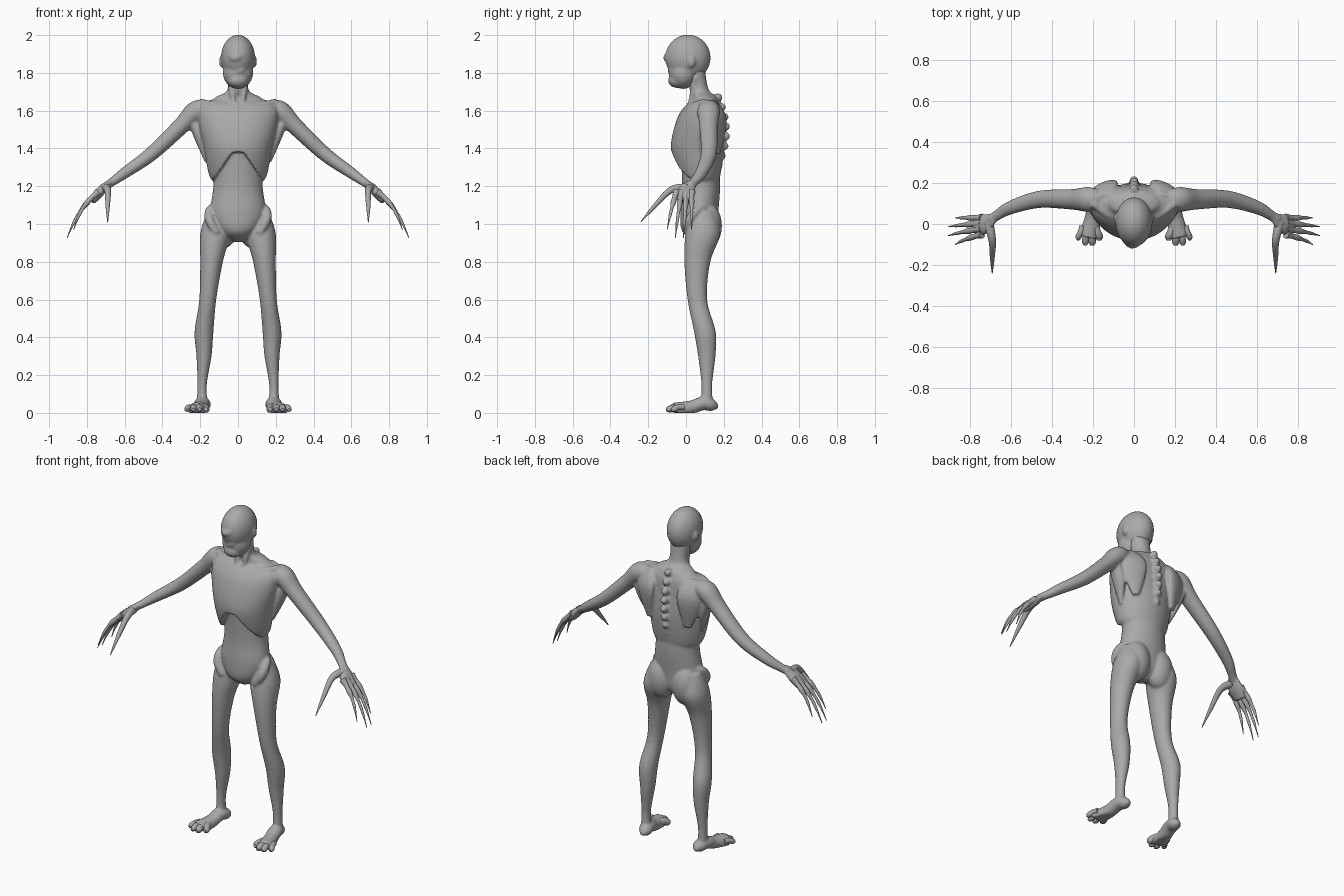
import bpy
import bmesh
from math import cos, sin, pi, tau, radians
from mathutils import Vector, Matrix

default_cube = bpy.data.objects.get("Cube")
if default_cube:
    bpy.data.objects.remove(default_cube, do_unlink=True)

SIDEWAYS, BACKWARD, UPWARD = Matrix.Identity(3)

# Single skin colour
skin = bpy.data.materials.new("grey skin")
skin.use_nodes = True
skin.diffuse_color = (.4, .4, .4, 1)
skin.node_tree.nodes["Principled BSDF"].inputs["Base Color"].default_value = skin.diffuse_color


def finish(name, bm, fused=False):
    """Turn a bmesh into a smooth object, fusing overlapping flesh if asked."""
    bmesh.ops.recalc_face_normals(bm, faces=bm.faces)
    mesh = bpy.data.meshes.new(name)
    bm.to_mesh(mesh)
    bm.free()
    for polygon in mesh.polygons:
        polygon.use_smooth = True
    mesh.set_sharp_from_angle(angle=radians(50))
    mesh.materials.append(skin)
    part = bpy.data.objects.new(name, mesh)
    bpy.context.collection.objects.link(part)
    if fused:
        fuse = part.modifiers.new("fuse", "REMESH")
        fuse.mode = "VOXEL"
        fuse.voxel_size = .007
        fuse.use_smooth_shade = True
        soften = part.modifiers.new("soften", "SMOOTH")
        soften.iterations = 4


def spline(stations, steps=6):
    """Smoothly interpolate stations of position, width and depth."""
    keys = [Vector(station) for station in stations]
    keys = [keys[0], *keys, keys[-1]]
    result = []
    for before, start, end, after in zip(keys, keys[1:], keys[2:], keys[3:]):
        for step in range(steps):
            t = step / steps
            leaving, arriving = (end - before) / 2, (after - start) / 2
            curve = leaving * t * (1 - t) ** 2 - arriving * t * t * (1 - t)
            result.append(start.lerp(end, t * t * (3 - 2 * t)) + curve)
    return result + [keys[-1]]


def add_loft(bm, stations, side, axis=None, sides=24):
    """Loft elliptical rings; the width of a ring lies along the side vector."""
    path = spline(stations)
    rings = []
    for index, station in enumerate(path):
        centre = Vector(station[:3])
        ahead = path[min(index + 1, len(path) - 1)]
        behind = path[max(index - 1, 0)]
        along = axis or Vector((ahead - behind)[:3]).normalized()
        across = (side - along * side.dot(along)).normalized()
        through = along.cross(across)
        width, depth = station[3:]
        ring = []
        for corner in range(sides):
            angle = tau * corner / sides
            place = centre + across * cos(angle) * width + through * sin(angle) * depth
            place.z = max(place.z, 0)
            ring.append(bm.verts.new(place))
        rings.append(ring)
    for lower, upper in zip(rings, rings[1:]):
        for corner in range(sides):
            previous = corner - 1
            bm.faces.new((lower[previous], lower[corner], upper[corner], upper[previous]))
    bm.faces.new(rings[0])
    bm.faces.new(rings[-1])
    return sum(rings, [])


def add_limb(bm, points, side, flatness=1, axis=None, paired=True):
    """Tube through points that each hold a position and a radius."""
    for hand in (1, -1) if paired else (1,):
        stations = [(x * hand, y, z, r, r * flatness) for x, y, z, r in points]
        add_loft(bm, stations, Vector((side.x * hand, side.y, side.z)), axis)


def add_column(bm, rows):
    """Upright body part from rows of height, y, half width and half depth."""
    stations = [(0, y, height, width, depth) for height, y, width, depth in rows]
    return add_loft(bm, stations, SIDEWAYS, UPWARD, sides=64)


def add_ball(bm, centre, radii, paired=False):
    for hand in (1, -1) if paired else (1,):
        place = Vector((centre[0] * hand, *centre[1:]))
        matrix = Matrix.LocRotScale(place, None, Vector(radii))
        bmesh.ops.create_uvsphere(bm, u_segments=32, v_segments=20, radius=1, matrix=matrix)


# Head, ears and the twisted folds of the eyeless face
head = bmesh.new()
add_ball(head, (0, .01, 1.88), (.09, .12, .122))
add_ball(head, (0, -.015, 1.8), (.08, .075, .085))
add_ball(head, (0, -.045, 1.76), (.055, .05, .04))
add_ball(head, (.088, .03, 1.86), (.012, .02, .032), paired=True)
add_limb(head, [
    (-.07, -.03, 1.9, .01),
    (-.01, -.095, 1.88, .026),
    (.06, -.05, 1.92, .01),
], UPWARD, paired=False)
add_limb(head, [
    (-.06, -.03, 1.8, .01),
    (.01, -.08, 1.81, .018),
    (.07, -.03, 1.87, .01),
], UPWARD, paired=False)
finish("head", head, fused=True)

# Neck spreading into the shoulders, with two throat cords
body = bmesh.new()
add_column(body, [
    (1.82, .05, .06, .05),
    (1.71, .07, .056, .05),
    (1.67, .1, .12, .065),
    (1.6, .1, .2, .08),
])
add_limb(body, [(.05, .05, 1.78, .012), (.02, .02, 1.63, .012)], SIDEWAYS)

# Rib cage, its front lower edge lifted into an arch over a sunken belly
for vert in add_column(body, [
    (1.67, .11, .1, .05),
    (1.63, .09, .2, .09),
    (1.55, .07, .21, .12),
    (1.4, .06, .18, .14),
    (1.25, .07, .15, .11),
    (1.21, .08, .1, .08),
]):
    if vert.co.y < .07:
        arch = 1.38 - max(abs(vert.co.x) - .03, 0) * 1.5
        vert.co.z = max(vert.co.z, arch)
add_column(body, [
    (1.4, .07, .12, .1),
    (1.2, .08, .13, .1),
    (1.06, .07, .145, .1),
    (.96, .07, .1, .09),
    (.905, .08, .02, .03),
])

# Collar bones, shoulder blades and the muscle under each arm
add_limb(body, [
    (.02, .02, 1.63, .012),
    (.12, .04, 1.635, .012),
    (.2, .1, 1.645, .02),
], UPWARD)
add_limb(body, [
    (.15, .13, 1.65, .04),
    (.15, .17, 1.55, .08),
    (.13, .17, 1.37, .02),
], SIDEWAYS - BACKWARD / 2, flatness=.4)
add_limb(body, [
    (.24, .12, 1.55, .04),
    (.2, .11, 1.45, .04),
    (.17, .09, 1.33, .01),
], BACKWARD, flatness=.7)

# Row of spine knobs following the curve of the back
knob_count = 8
for knob in range(knob_count):
    down = knob / (knob_count - 1)
    add_ball(body, (0, .17 + sin(down * pi) * .04, 1.67 - down * .36), (.022, .024, .022))

# Hip bones and buttocks
add_limb(body, [
    (.08, .14, 1.08, .02),
    (.145, .07, 1.08, .022),
    (.15, .02, 1.02, .025),
    (.11, .01, .95, .02),
], UPWARD)
add_ball(body, (.08, .115, .99), (.08, .075, .12), paired=True)

# Legs, kneecaps and feet
add_limb(body, [
    (.11, .09, 1.07, .05),
    (.12, .09, .95, .08),
    (.14, .06, .8, .06),
    (.16, .06, .6, .045),
    (.18, .1, .43, .05),
    (.18, .11, .3, .04),
    (.19, .11, .15, .025),
    (.19, .11, .03, .03),
], SIDEWAYS, flatness=1.15, axis=UPWARD)
add_ball(body, (.16, .04, .59), (.03, .03, .04), paired=True)
add_limb(body, [
    (.18, .17, .03, .01),
    (.18, .14, .04, .035),
    (.19, .09, .05, .04),
    (.2, .03, .03, .04),
    (.22, -.06, .01, .05),
], SIDEWAYS, flatness=.9)

# Arms and palms
add_limb(body, [
    (.15, .12, 1.61, .04),
    (.22, .12, 1.6, .06),
    (.3, .12, 1.52, .05),
    (.46, .12, 1.37, .042),
    (.6, .08, 1.27, .033),
    (.67, .04, 1.22, .025),
    (.7, .02, 1.2, .025),
], BACKWARD, flatness=.9)
add_limb(body, [
    (.68, .03, 1.22, .024),
    (.73, 0, 1.17, .05),
    (.775, -.01, 1.12, .04),
], BACKWARD, flatness=.5)
finish("body", body, fused=True)

# Splayed toes
digits = range(4)
toes = bmesh.new()
for toe in digits:
    spread = toe / digits[-1]
    reach = .07 + .03 * sin(spread * pi)
    root, tip = .19 + .06 * spread, .17 + .1 * spread
    size = .02 - .005 * spread
    add_limb(toes, [
        (root, -.01, .03, size),
        ((root + tip) / 2, -reach * .6, .03, size),
        (tip, -reach * .9, .02, size),
        (tip, -reach - size / 2, size, size / 2),
    ], SIDEWAYS)
finish("toes", toes)

# Four long clawed fingers and a thumb on each hand
fingers = bmesh.new()
joints = 6
for finger in digits:
    spread = finger / digits[-1]
    middle = sin(spread * pi)
    knuckle = Vector((.74, .03 - .08 * spread, 1.17))
    claw = Vector((.87 + .04 * middle, .03 - .13 * spread, .97 - .05 * middle))
    points = []
    for joint in range(joints + 1):
        along = joint / joints
        bend = (SIDEWAYS + UPWARD) * sin(along * pi) * .015
        knobbly = 1 + .15 * cos(joint * pi)
        radius = .002 + .016 * (1 - along) * knobbly
        points.append((*(knuckle.lerp(claw, along) + bend), radius))
    add_limb(fingers, points, BACKWARD)
finish("fingers", fingers)
thumbs = bmesh.new()
add_limb(thumbs, [
    (.71, .01, 1.19, .025),
    (.69, -.08, 1.18, .018),
    (.69, -.17, 1.09, .011),
    (.69, -.24, 1.01, .002),
], SIDEWAYS)
finish("thumbs", thumbs)
